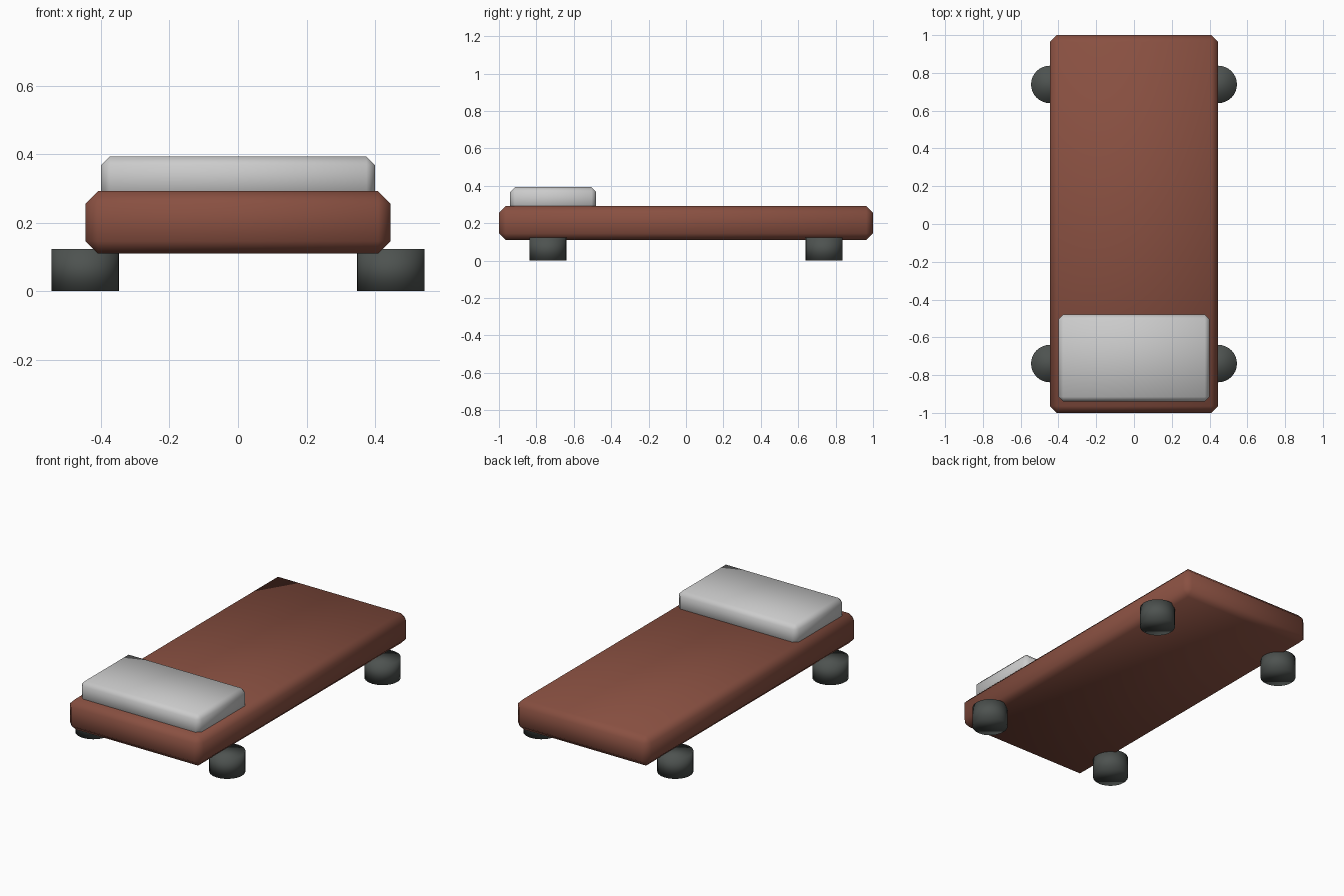
import bpy

if "Cube" in bpy.data.objects:
    bpy.data.objects.remove(bpy.data.objects["Cube"])


def material(name, color):
    m = bpy.data.materials.new(name)
    m.diffuse_color = (*color, 1)
    m.use_nodes = True
    m.node_tree.nodes["Principled BSDF"].inputs["Base Color"].default_value = m.diffuse_color
    return m


def padded_box(name, lo, hi, bevel, mat=None):
    size = [b - a for a, b in zip(lo, hi)]
    centre = [(a + b) / 2 for a, b in zip(lo, hi)]
    bpy.ops.mesh.primitive_cube_add(size=1, location=centre)
    ob = bpy.context.object
    ob.name = name
    ob.scale = size
    bpy.ops.object.transform_apply(location=False, rotation=False, scale=True)
    mod = ob.modifiers.new("Chamfer", 'BEVEL')
    mod.width = bevel
    mod.segments = 1
    bpy.ops.object.shade_smooth()
    if mat:
        ob.data.materials.append(mat)
    return ob


leather = material("brown", (0.25, 0.08, 0.053))
rubber = material("dark", (0.075, 0.085, 0.08))

# Long cushioned deck
padded_box("mattress", (-0.445, -1, 0.11), (0.445, 1, 0.292), 0.036, leather)

# Grey head pad resting on the front end
padded_box("pillow", (-0.4, -0.94, 0.265), (0.4, -0.48, 0.393), 0.025)

# Four round feet at the corners
for sx, side in ((-1, "left"), (1, "right")):
    for sy, end in ((-1, "front"), (1, "back")):
        bpy.ops.mesh.primitive_cylinder_add(
            vertices=32, radius=0.099, depth=0.123,
            location=(sx * 0.446, sy * 0.739, 0.0615))
        foot = bpy.context.object
        foot.name = f"{end}_{side}_foot"
        foot.data.materials.append(rubber)
        bpy.ops.object.shade_smooth()
